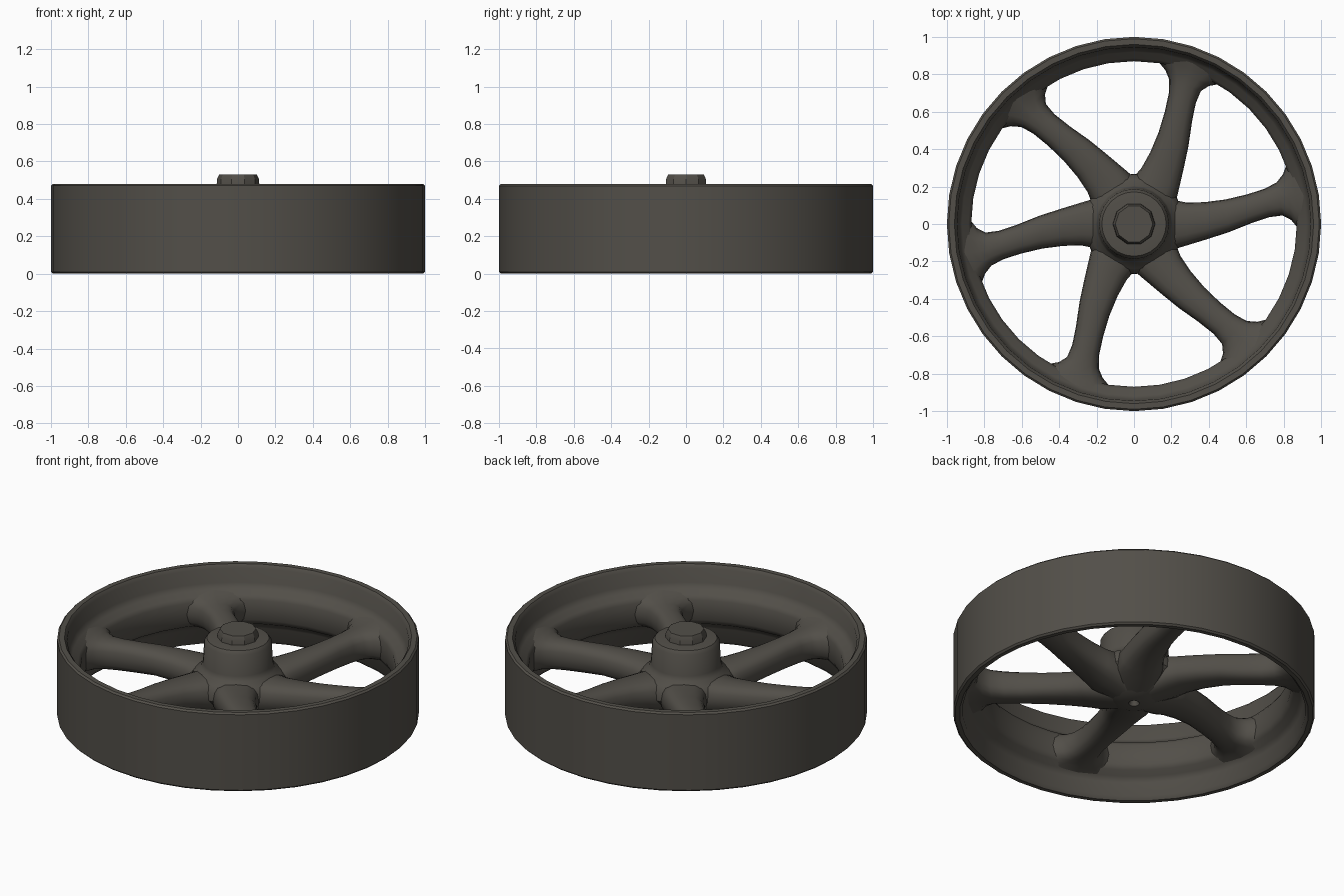
import bpy, bmesh, math

if "Cube" in bpy.data.objects:
    bpy.data.objects.remove(bpy.data.objects["Cube"], do_unlink=True)

iron = bpy.data.materials.new("dark_iron")
iron.use_nodes = True
colour = (0.085, 0.078, 0.066, 1)
iron.diffuse_color = colour
iron.node_tree.nodes["Principled BSDF"].inputs["Base Color"].default_value = colour


def finish(name, bm, angle=40):
    """Turn a bmesh into a smooth-shaded iron object."""
    bmesh.ops.recalc_face_normals(bm, faces=bm.faces)
    mesh = bpy.data.meshes.new(name)
    bm.to_mesh(mesh)
    bm.free()
    obj = bpy.data.objects.new(name, mesh)
    bpy.context.collection.objects.link(obj)
    mesh.materials.append(iron)
    bpy.ops.object.select_all(action="DESELECT")
    obj.select_set(True)
    bpy.context.view_layer.objects.active = obj
    bpy.ops.object.shade_smooth_by_angle(angle=math.radians(angle))
    return obj


def skin(bm, rings, close_rings=False):
    """Join successive vertex rings with quads."""
    pairs = list(zip(rings, rings[1:]))
    if close_rings:
        pairs.append((rings[-1], rings[0]))
    for a, b in pairs:
        for i in range(len(a)):
            j = (i + 1) % len(a)
            bm.faces.new((a[i], a[j], b[j], b[i]))


def lathe(name, profile, sides, closed=False, angle=40):
    """Revolve (radius, height) points about the axle."""
    bm = bmesh.new()
    turns = [math.tau * i / sides for i in range(sides)]
    rings = [[bm.verts.new((r * math.cos(t), r * math.sin(t), z)) for t in turns]
             for r, z in profile]
    skin(bm, rings, closed)
    if not closed:
        bm.faces.new(rings[0])
        bm.faces.new(rings[-1])
    return finish(name, bm, angle)


def spoke(name, base, stations, sides=16):
    """Sweep a rounded section along a path that bends round the axle."""
    bm = bmesh.new()
    rings = []
    for radius, bend, half_width, low, high in stations:
        t = math.radians(base + bend)
        ring = []
        for k in range(sides):
            a = math.tau * k / sides
            c, s = math.cos(a), math.sin(a)
            across = half_width * math.copysign(abs(c) ** 0.75, c)
            z = (low + high) / 2 + (high - low) / 2 * math.copysign(abs(s) ** 0.75, s)
            # follow the circle round the axle so the flared end hugs the rim
            turn = t + across / radius if radius > 0.8 else t
            side = 0 if radius > 0.8 else across
            ring.append(bm.verts.new((radius * math.cos(turn) - side * math.sin(t),
                                      radius * math.sin(turn) + side * math.cos(t), z)))
        rings.append(ring)
    skin(bm, rings)
    bm.faces.new(rings[0])
    bm.faces.new(rings[-1])
    return finish(name, bm, 50)


# Rim: flat tread, thin lips and a thick rounded inner web
lathe("rim", [(0.99, 0), (1, 0.01), (1, 0.47), (0.99, 0.48), (0.96, 0.48),
              (0.945, 0.46), (0.94, 0.375), (0.92, 0.345), (0.885, 0.325),
              (0.87, 0.3), (0.87, 0.18), (0.885, 0.15), (0.92, 0.13),
              (0.94, 0.1), (0.948, 0.02), (0.965, 0)], 40, closed=True)

# Hub: flared base, straight sleeve and dimpled underside
lathe("hub", [(0.015, 0.1), (0.03, 0.065), (0.09, 0.07), (0.16, 0.1), (0.23, 0.145),
              (0.268, 0.19), (0.266, 0.24), (0.24, 0.275), (0.205, 0.3),
              (0.195, 0.33), (0.187, 0.455), (0.172, 0.475), (0.13, 0.48)], 24)

# Axle cap standing proud of the hub
lathe("axle_cap", [(0.115, 0.46), (0.112, 0.505), (0.1, 0.53)], 10, angle=30)

# Six curved spokes, flaring where they meet hub and rim
path = [(0.1, 0, 0.11, 0.075, 0.29), (0.22, 0, 0.13, 0.1, 0.29),
        (0.28, 1, 0.115, 0.115, 0.29), (0.38, 3.5, 0.1, 0.13, 0.295),
        (0.5, 6, 0.088, 0.14, 0.3), (0.62, 8.5, 0.078, 0.14, 0.305),
        (0.72, 10, 0.077, 0.14, 0.31), (0.79, 10.8, 0.09, 0.14, 0.315),
        (0.84, 11, 0.125, 0.14, 0.322), (0.88, 11, 0.18, 0.135, 0.332),
        (0.92, 11, 0.25, 0.125, 0.345)]
for n in range(6):
    base = 60 * n + (2 if n % 3 == 2 else -1)
    spoke(f"spoke_{n + 1}", base, path)
